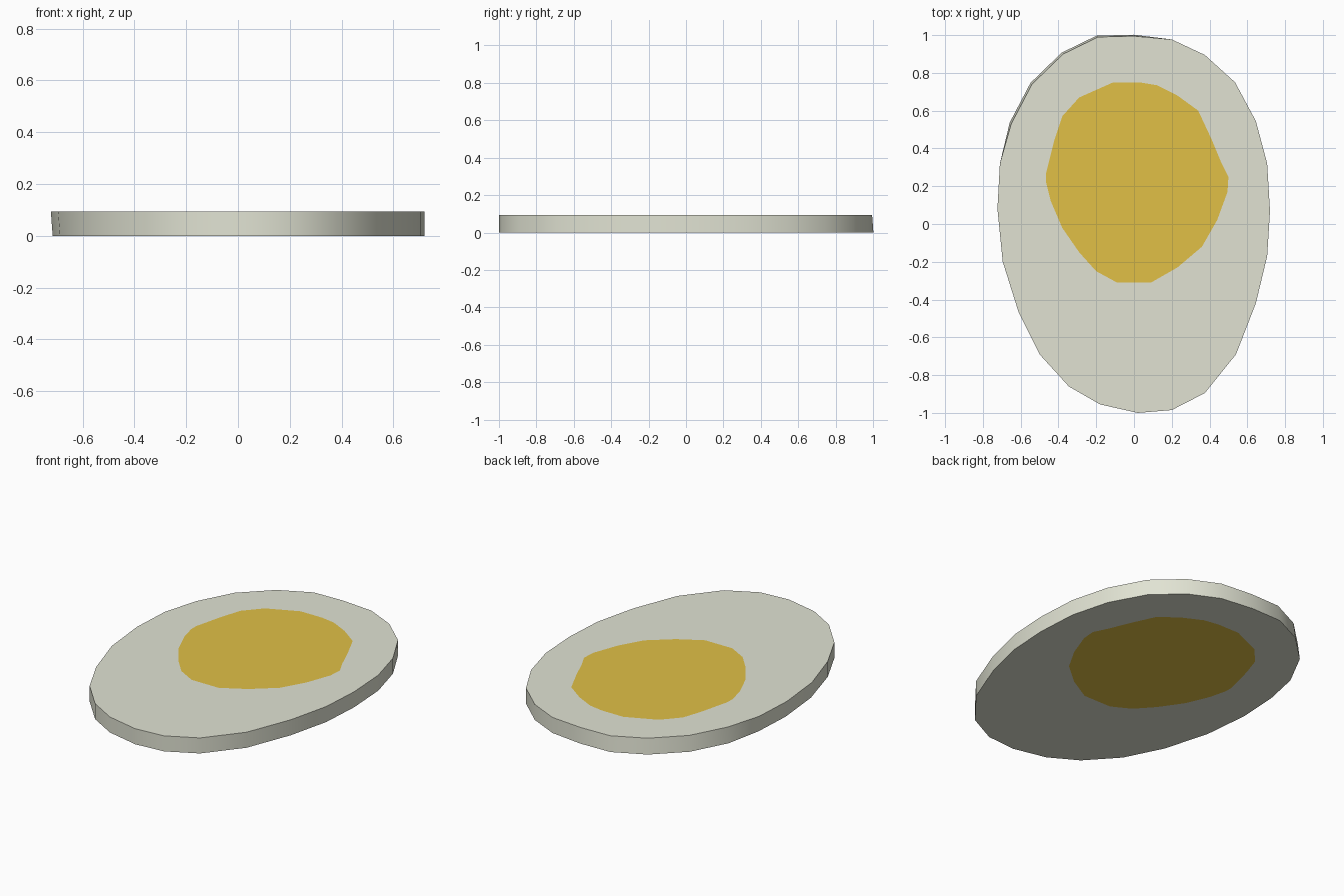
import bpy, bmesh, math

if "Cube" in bpy.data.objects:
    bpy.data.objects.remove(bpy.data.objects["Cube"])

H = 0.093


def material(name, rgb):
    m = bpy.data.materials.new(name)
    m.diffuse_color = (*rgb, 1)
    m.use_nodes = True
    m.node_tree.nodes["Principled BSDF"].inputs["Base Color"].default_value = m.diffuse_color
    return m


# Outlines, clockwise from the top of the egg
white = [(0, 0.995), (0.2, 0.977), (0.375, 0.895), (0.535, 0.75), (0.645, 0.545),
         (0.705, 0.32), (0.72, 0.07), (0.705, -0.17), (0.645, -0.42), (0.54, -0.69),
         (0.375, -0.895), (0.2, -0.985), (0.02, -1.0), (-0.18, -0.955), (-0.345, -0.86),
         (-0.5, -0.69), (-0.61, -0.47), (-0.695, -0.2), (-0.723, 0.08), (-0.71, 0.32),
         (-0.65, 0.53), (-0.54, 0.74), (-0.375, 0.9), (-0.19, 0.99)]
yolk = [(0.03, 0.75), (0.12, 0.735), (0.23, 0.68), (0.34, 0.6), (0.41, 0.45),
        (0.46, 0.33), (0.5, 0.25), (0.495, 0.17), (0.44, 0.02), (0.36, -0.12),
        (0.23, -0.23), (0.09, -0.31), (-0.09, -0.31), (-0.2, -0.25), (-0.29, -0.15),
        (-0.38, -0.02), (-0.44, 0.12), (-0.465, 0.22), (-0.465, 0.27), (-0.42, 0.45),
        (-0.38, 0.57), (-0.29, 0.67), (-0.2, 0.71), (-0.11, 0.75)]


def lower(p):
    # The slice leans slightly at its upper left rim
    x, y = p
    if y > 0.4 and x <= 0:
        return (x - (0.008 if x < 0 else 0), y + 0.007)
    return (x + 0.007, y) if x < -0.65 else (x, y)


bm = bmesh.new()
n = len(white)


def ring(points, z):
    return [bm.verts.new((x, y, z)) for x, y in points]


def bridge(a, b):
    for i in range(n):
        j = (i + 1) % n
        bm.faces.new((a[i], a[j], b[j], b[i]))


top, bottom = ring(white, H), ring([lower(p) for p in white], 0)
# Rim of the slice
bridge(top, bottom)
# White border and yolk disc on both flat sides
for outer, z in ((top, H), (bottom, 0)):
    inner = ring(yolk, z)
    bridge(outer, inner)
    bm.faces.new(inner).material_index = 1
bmesh.ops.recalc_face_normals(bm, faces=bm.faces[:])

mesh = bpy.data.meshes.new("egg_slice")
bm.to_mesh(mesh)
bm.free()
mesh.materials.append(material("egg white", (0.753, 0.768, 0.651)))
mesh.materials.append(material("yolk yellow", (0.753, 0.527, 0.061)))
egg = bpy.data.objects.new("egg_slice", mesh)
bpy.context.collection.objects.link(egg)

# Smooth rim, sharp top and bottom edges
bpy.context.view_layer.objects.active = egg
egg.select_set(True)
bpy.ops.object.shade_smooth_by_angle(angle=math.radians(30))
